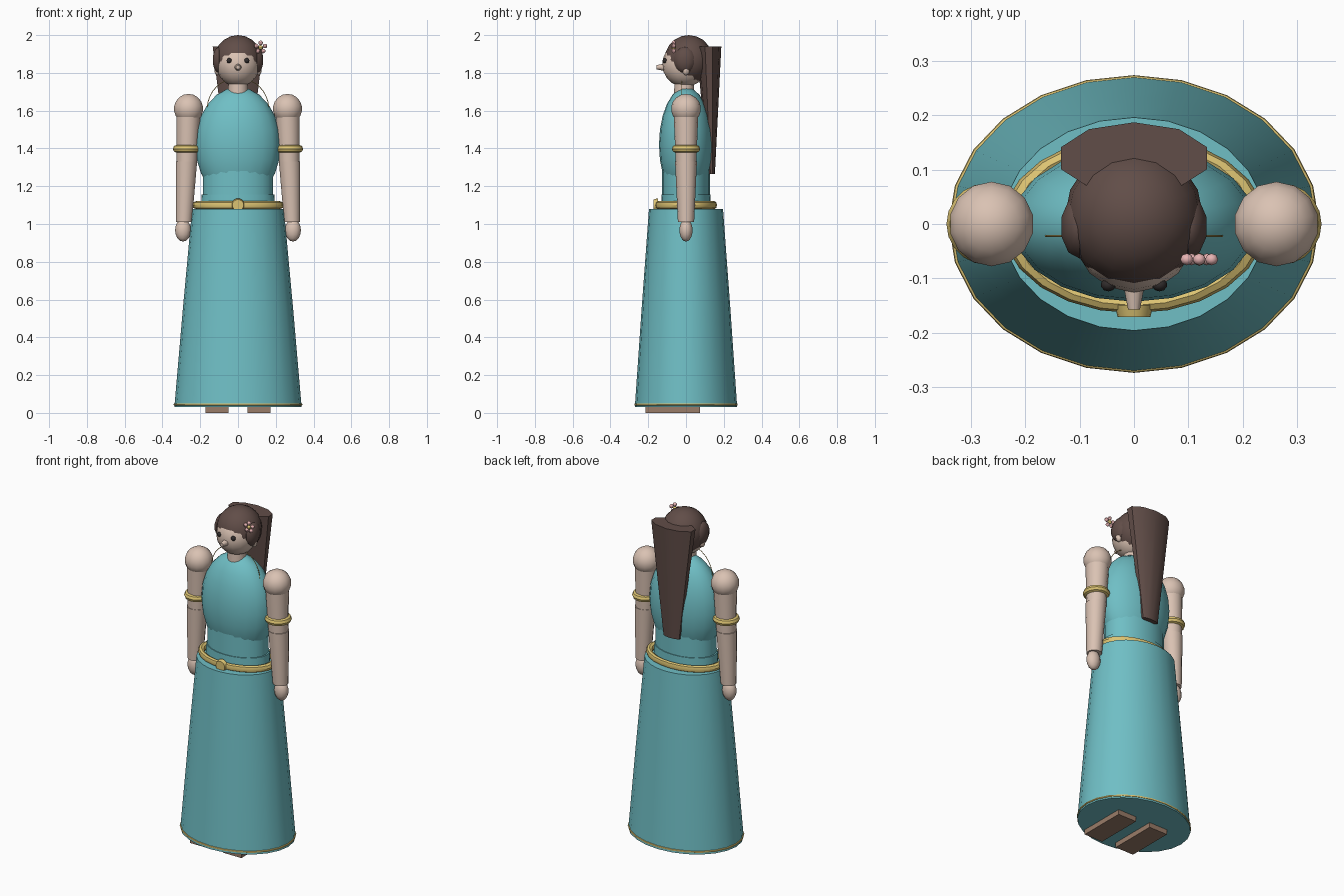
import bpy, math
from mathutils import Vector

if "Cube" in bpy.data.objects:
    bpy.data.objects.remove(bpy.data.objects["Cube"])


def material(name, rgb):
    m = bpy.data.materials.new(name)
    m.diffuse_color = (*rgb, 1)
    m.use_nodes = True
    m.node_tree.nodes["Principled BSDF"].inputs["Base Color"].default_value = m.diffuse_color
    return m


TEAL = material("teal_cloth", (0.16, 0.52, 0.56))
SKIN = material("skin", (0.70, 0.54, 0.45))
GOLD = material("gold", (0.72, 0.55, 0.17))
HAIR = material("hair", (0.12, 0.075, 0.065))
DARK = material("eye_dark", (0.03, 0.025, 0.025))
SHOE = material("sandal", (0.32, 0.2, 0.14))
PINK = material("petal_pink", (0.8, 0.45, 0.45))


def finish(name, mat, smooth=True):
    ob = bpy.context.object
    ob.name = name
    ob.data.materials.append(mat)
    bpy.ops.object.transform_apply(location=False, rotation=True, scale=True)
    if smooth:
        bpy.ops.object.shade_smooth_by_angle(angle=math.radians(40))
    return ob


def ball(name, loc, radii, mat, seg=16, rings=10):
    bpy.ops.mesh.primitive_uv_sphere_add(segments=seg, ring_count=rings, radius=1, location=loc)
    bpy.context.object.scale = radii
    return finish(name, mat)


def ring(name, loc, rx, ry, minor, mat, seg=24, mseg=8, rot=(0, 0, 0)):
    # elliptical torus with an even tube thickness in height
    bpy.ops.mesh.primitive_torus_add(location=loc, rotation=rot, major_segments=seg,
                                     minor_segments=mseg, major_radius=rx, minor_radius=minor)
    bpy.context.object.scale = (1, ry / rx, 1)
    return finish(name, mat)


def loft(name, sections, mat, sides):
    # capped stack of ellipses: (x, y, z, rx, ry)
    verts, faces = [], []
    for x, y, z, rx, ry in sections:
        for i in range(sides):
            a = math.tau * i / sides + math.pi / 2
            verts.append((x + rx * math.cos(a), y + ry * math.sin(a), z))
    for k in range(len(sections) - 1):
        for i in range(sides):
            j = (i + 1) % sides
            faces.append((k * sides + i, k * sides + j, (k + 1) * sides + j, (k + 1) * sides + i))
    faces.append(tuple(reversed(range(sides))))
    faces.append(tuple(range((len(sections) - 1) * sides, len(sections) * sides)))
    me = bpy.data.meshes.new(name)
    me.from_pydata(verts, [], faces)
    ob = bpy.data.objects.new(name, me)
    bpy.context.collection.objects.link(ob)
    bpy.ops.object.select_all(action='DESELECT')
    bpy.context.view_layer.objects.active = ob
    ob.select_set(True)
    return finish(name, mat)


def y_cone(name, loc, r_back, r_front, depth, mat, sides=12):
    # truncated cone pointing to the front
    bpy.ops.mesh.primitive_cone_add(vertices=sides, radius1=r_back, radius2=r_front, depth=depth,
                                    location=loc, rotation=(math.pi / 2, 0, 0))
    return finish(name, mat)


# Dress
loft("skirt", [(0, 0, 0.03, 0.337, 0.271), (0, 0, 0.55, 0.292, 0.235),
               (0, 0, 1.08, 0.243, 0.196)], TEAL, 24)
ring("skirt_hem", (0, 0, 0.045), 0.335, 0.269, 0.006, GOLD)
loft("waistband", [(0, 0, 1.06, 0.197, 0.132), (0, 0, 1.155, 0.193, 0.13)], TEAL, 24)
loft("waist", [(0, 0, 1.1, 0.186, 0.126), (0, 0, 1.31, 0.186, 0.126)], TEAL, 24)
ball("bodice", (0, 0, 1.42), (0.226, 0.143, 0.305), TEAL, 20, 12)

# Belt and buckle
ring("belt", (0, 0, 1.1), 0.222, 0.15, 0.021, GOLD)
y_cone("buckle", (0, -0.16, 1.1), 0.036, 0.03, 0.022, GOLD, 16)

# Neck, necklace and head
loft("neck", [(0, -0.01, 1.65, 0.055, 0.055), (0, -0.01, 1.77, 0.05, 0.05)], SKIN, 16)
ring("necklace", (0, -0.022, 1.61), 0.163, 0.163, 0.002, GOLD, 32, 6, (math.pi / 2, 0, 0))
ball("head", (0, -0.006, 1.845), (0.115, 0.12, 0.12), SKIN)
y_cone("nose", (0, -0.134, 1.83), 0.02, 0.011, 0.046, SKIN)

# Hair
ball("hair_cap", (0, 0.014, 1.87), (0.127, 0.128, 0.13), HAIR)
loft("ponytail", [(0, 0.135, 1.265, 0.055, 0.018), (0, 0.121, 1.94, 0.141, 0.066)], HAIR, 10)

# Flower in the hair
FLOWER = Vector((0.12, -0.065, 1.935))
ball("flower_centre", FLOWER, (0.012,) * 3, GOLD, 8, 6)
for i in range(5):
    a = math.tau * i / 5 + math.pi / 2
    ball("flower_petal", FLOWER + Vector((math.cos(a), 0, math.sin(a))) * 0.024,
         (0.012, 0.011, 0.012), PINK, 8, 6)

# Paired parts
for s, side in ((-1, "left"), (1, "right")):
    ball(side + "_eye", (s * 0.047, -0.112, 1.865), (0.014, 0.012, 0.014), DARK, 10, 6)
    ball(side + "_ear", (s * 0.108, 0, 1.815), (0.018, 0.02, 0.028), SKIN, 10, 6)
    ball(side + "_side_hair", (s * 0.1, -0.005, 1.868), (0.036, 0.06, 0.07), HAIR, 10, 7)
    ball(side + "_shoulder", (s * 0.262, 0, 1.61), (0.079, 0.079, 0.079), SKIN, 14, 9)
    loft(side + "_upper_arm", [(s * 0.272, 0, 1.3, 0.054, 0.054),
                               (s * 0.262, 0, 1.61, 0.066, 0.066)], SKIN, 14)
    loft(side + "_forearm", [(s * 0.286, 0, 1.01, 0.043, 0.043),
                             (s * 0.273, 0, 1.33, 0.058, 0.058)], SKIN, 14)
    ball(side + "_hand", (s * 0.291, 0, 0.967), (0.042, 0.035, 0.06), SKIN, 12, 8)
    ring(side + "_armband", (s * 0.27, 0, 1.398), 0.054, 0.054, 0.021, GOLD, 20)
    bpy.ops.mesh.primitive_cube_add(size=1, location=(s * 0.111, -0.07, 0.025))
    bpy.context.object.scale = (0.124, 0.29, 0.05)
    finish(side + "_foot", SHOE, False)
